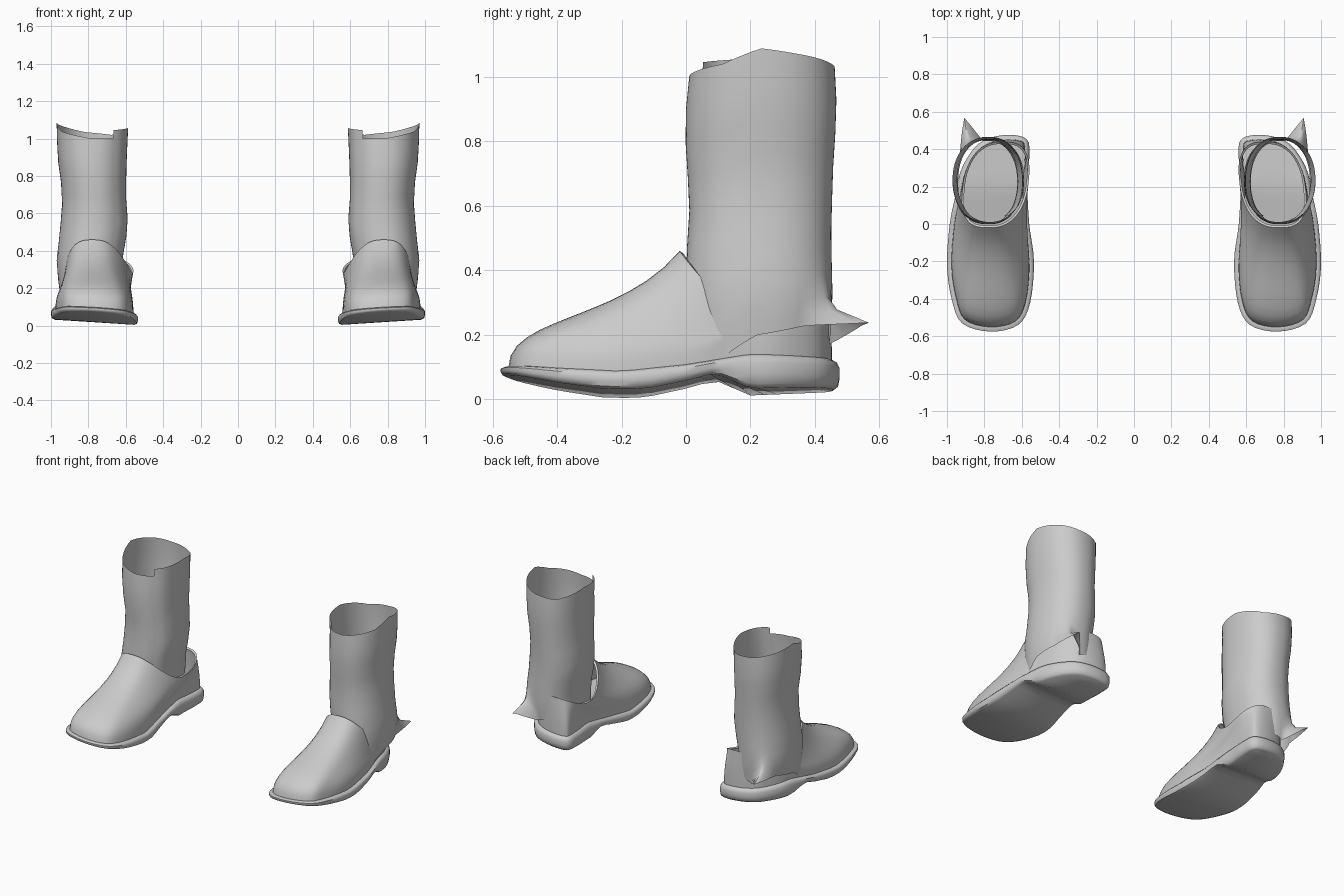
import bpy
import math
from mathutils import Vector

cube = bpy.data.objects.get("Cube")
if cube:
    bpy.data.objects.remove(cube)

GREY = (0.6, 0.6, 0.6, 1)
mat = bpy.data.materials.new("light grey")
mat.use_nodes = True
mat.diffuse_color = GREY
mat.node_tree.nodes["Principled BSDF"].inputs["Base Color"].default_value = GREY


def interp(points, v):
    """Piecewise linear lookup."""
    if v <= points[0][0]:
        return points[0][1]
    for (a, p), (b, q) in zip(points, points[1:]):
        if v <= b:
            return p + (q - p) * (v - a) / (b - a)
    return points[-1][1]


def loft(rows, closed):
    """Quads between successive rows of points."""
    n = len(rows[0])
    faces = []
    for r in range(len(rows) - 1):
        for i in range(n if closed else n - 1):
            j = (i + 1) % n
            faces.append((r * n + i, r * n + j, (r + 1) * n + j, (r + 1) * n + i))
    return [p for row in rows for p in row], faces


def cap(start, n):
    """Strips joining opposite sides of a ring."""
    out = []
    for i in range(n // 2):
        quad = [start + i, start + i + 1, start + (n - i - 1) % n, start + (n - i) % n]
        out.append(tuple(dict.fromkeys(quad)))
    return out


def make(name, verts, faces, angle):
    mesh = bpy.data.meshes.new(name)
    mesh.from_pydata([tuple(v) for v in verts], [], faces)
    mesh.materials.append(mat)
    obj = bpy.data.objects.new(name, mesh)
    bpy.context.collection.objects.link(obj)
    bpy.ops.object.select_all(action="DESELECT")
    obj.select_set(True)
    bpy.context.view_layer.objects.active = obj
    bpy.ops.object.mode_set(mode="EDIT")
    bpy.ops.mesh.select_all(action="SELECT")
    bpy.ops.mesh.normals_make_consistent(inside=False)
    bpy.ops.object.mode_set(mode="OBJECT")
    bpy.ops.object.shade_smooth_by_angle(angle=math.radians(angle))
    obj.modifiers.new("other_boot", "MIRROR").use_mirror_merge = False
    return obj


def spow(v, p):
    return math.copysign(abs(v) ** p, v)


# Sole outline, from the toe round the outer side to the heel and back
OUTLINE = [(.77, -.575), (.92, -.53), (.975, -.40), (1.0, -.22), (.985, 0), (.955, .15),
           (.92, .3), (.83, .43), (.70, .475), (.575, .455), (.56, .35), (.57, .2),
           (.56, 0), (.535, -.2), (.555, -.42), (.62, -.54)]
SUB = 4
ctrl = [Vector(p) for p in OUTLINE]
m = len(ctrl)
outline = []
for i in range(m):
    a, b, c, d = (ctrl[(i + k) % m] for k in (-1, 0, 1, 2))
    for s in range(SUB):
        t = s / SUB
        outline.append((b * 2 + (c - a) * t + (a * 2 - b * 5 + c * 4 - d) * t * t
                        + (b * 3 - a - c * 3 + d) * t ** 3) / 2)
N = len(outline)

SOLE_TOP = [(-.575, .115), (-.4, .1), (-.2, .088), (0, .11), (.2, .145), (.47, .14)]
SOLE_BOTTOM = [(-.575, .06), (-.4, .025), (-.25, .003), (-.13, .003), (0, .03), (.09, .055),
               (.2, .008), (.47, .02)]


def inset(dist):
    ring = []
    for i in range(N):
        tan = (outline[(i + 1) % N] - outline[i - 1]).normalized()
        ring.append(outline[i] - Vector((tan.y, -tan.x)) * dist)
    return ring


def sole_ring(dist, h):
    """Ring at height fraction h of the sole, which tilts up to the outer side."""
    ring = []
    for p in inset(dist):
        tilt = (p.x - .53) / .47 * .03
        top = interp(SOLE_TOP, p.y) - .03 + tilt
        bottom = interp(SOLE_BOTTOM, p.y) + tilt
        ring.append(Vector((p.x, p.y, bottom + (top - bottom) * h)))
    return ring


# Sole with rounded welt and heel
rows = [sole_ring(d, h) for d, h in
        ((.02, 0), (.005, .12), (0, .4), (0, .75), (.008, .93), (.02, 1), (.04, 1))]
verts, faces = loft(rows, True)
faces += cap(0, N) + cap(N * (len(rows) - 1), N)
make("sole", verts, faces, 45)

# Shoe upper: each column curves from the welt over the foot to the collar
base = sole_ring(.024, .97)
columns = []
for i, b in enumerate(base):
    th = 2 * math.pi * i / N - math.pi / 2
    s, c = math.sin(th), math.cos(th)
    rise = .18 if s < 0 else .08
    top = Vector((.78 - .04 * (1 + s) + .175 * spow(c, .75), .21 + .23 * spow(s, .85),
                  .28 + rise * abs(s) ** 1.5))
    flat = Vector((b.x - top.x, b.y - top.y, 0))
    c1 = b + Vector((0, 0, .45 * (top.z - b.z)))
    c2 = top + flat * .34 - Vector((0, 0, max(.06, .22 * min(1, flat.length / .5))))
    col = []
    for k in range(13):
        t = k / 12
        u = 1 - t
        col.append(b * u ** 3 + c1 * 3 * u * u * t + c2 * 3 * u * t * t + top * t ** 3)
    # collar edge turned inward
    col.append(top + Vector((-c * .012, -s * .012, -.008)))
    columns.append(col)
verts, faces = loft([list(r) for r in zip(*columns)], True)
make("shoe_upper", verts, faces, 60)

# Shaft: thin open tube wrapped round the leg, overlapping at a front seam
OUTER = [(.12, .945), (.25, .962), (.35, .97), (.5, .952), (.7, .937), (.9, .965), (1.09, .97)]
INNER = [(.12, .63), (.35, .62), (.45, .6), (.55, .588), (.7, .6), (.9, .595), (1.06, .587)]
FRONT = [(.12, 0), (.45, 0), (.55, .012), (.7, .005), (.85, -.005), (1, .01)]
BACK = [(.12, .44), (.3, .455), (.5, .45), (.7, .455), (.9, .468), (1.05, .46)]
RIM = [(-130, 1.0), (-90, 1.0), (-60, 1.02), (-30, 1.04), (0, 1.088), (45, 1.06), (80, 1.035),
       (120, 1.02), (175, 1.06), (235, 1.045)]
HEM = [(-130, .2), (-80, .12), (-30, .12), (0, .2), (40, .23), (62, .238), (85, .17),
       (110, .2), (180, .25), (235, .2)]
LEVELS = [0, .05, .1, .18, .28, .4, .52, .64, .76, .88, 1]
rows = []
for t in LEVELS:
    row = []
    for k in range(74):
        deg = -130 + 5 * k
        th = math.radians(deg)
        low = interp(HEM, deg)
        z = low + (interp(RIM, deg) - low) * t
        x0, x1, y0, y1 = (interp(p, z) for p in (INNER, OUTER, FRONT, BACK))
        lap = 1 - .03 * max(0, deg - 215) / 20
        x = (x0 + x1) / 2 + (x1 - x0) / 2 * lap * spow(math.cos(th), .9)
        y = (y0 + y1) / 2 + (y1 - y0) / 2 * lap * spow(math.sin(th), .9)
        # pointed flap flaring behind the heel
        flare = max(0, 1 - abs(deg - 60) / 25) * interp([(0, 1), (.05, .3), (.1, .08), (.18, 0)], t)
        row.append(Vector((x + .025 * flare, y + .145 * flare, z)))
    rows.append(row)
verts, faces = loft(rows, False)
make("shaft", verts, faces, 60)
